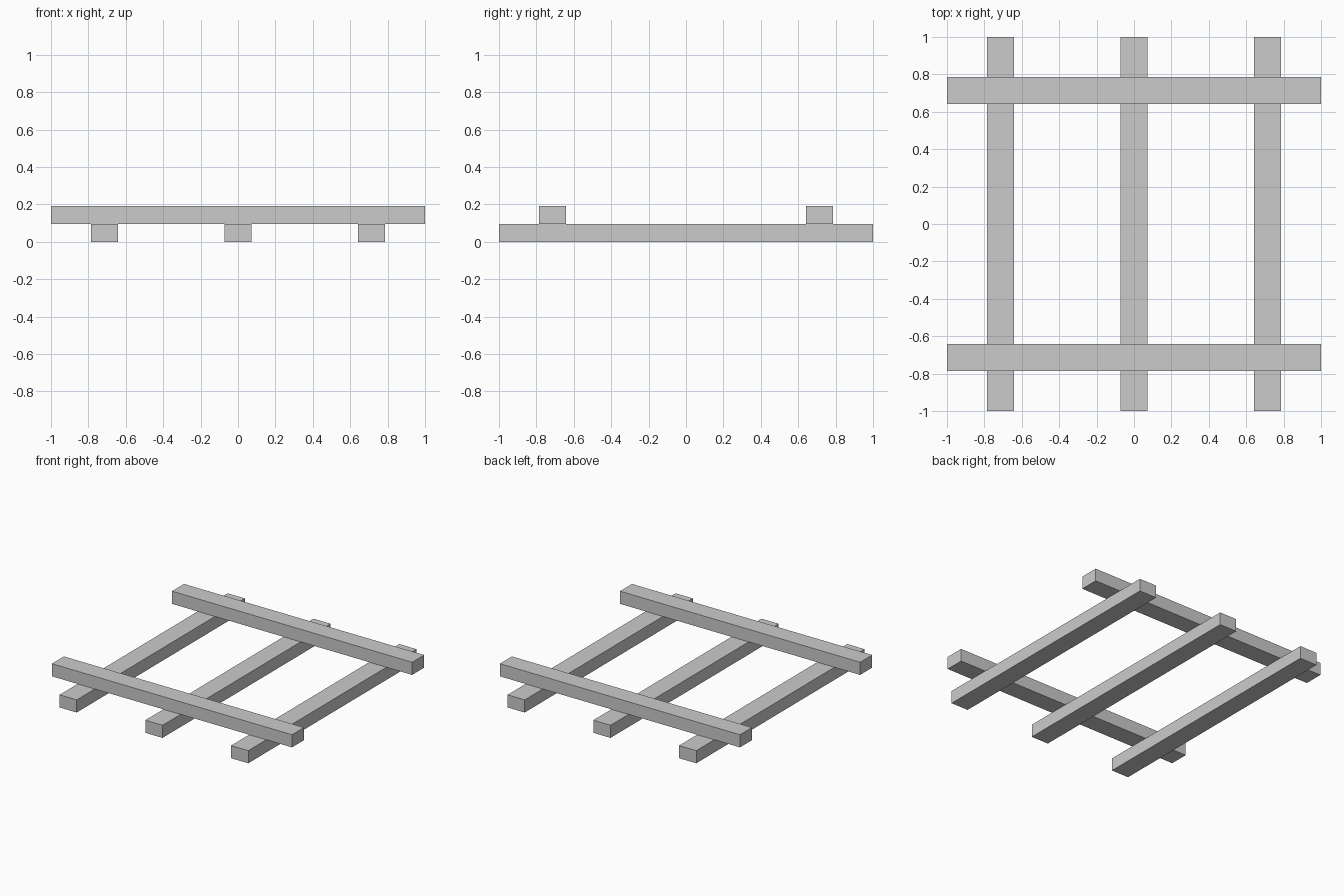
import bpy

if "Cube" in bpy.data.objects:
    bpy.data.objects.remove(bpy.data.objects["Cube"])

LENGTH, WIDTH, HEIGHT = 2.0, 0.1429, 0.0952
OFFSET = 0.7143  # distance of outer beams from the centre


def beam(name, location, size):
    bpy.ops.mesh.primitive_cube_add(size=1, location=location)
    obj = bpy.context.object
    obj.name = name
    obj.scale = size
    bpy.ops.object.transform_apply(location=False, rotation=False, scale=True)
    return obj


# Three lower beams running front to back
for side, x in (("left", -OFFSET), ("middle", 0), ("right", OFFSET)):
    beam(f"lower_beam_{side}", (x, 0, HEIGHT / 2), (WIDTH, LENGTH, HEIGHT))

# Two upper beams laid across them
for side, y in (("front", -OFFSET), ("back", OFFSET)):
    beam(f"upper_beam_{side}", (0, y, HEIGHT * 1.5), (LENGTH, WIDTH, HEIGHT))
